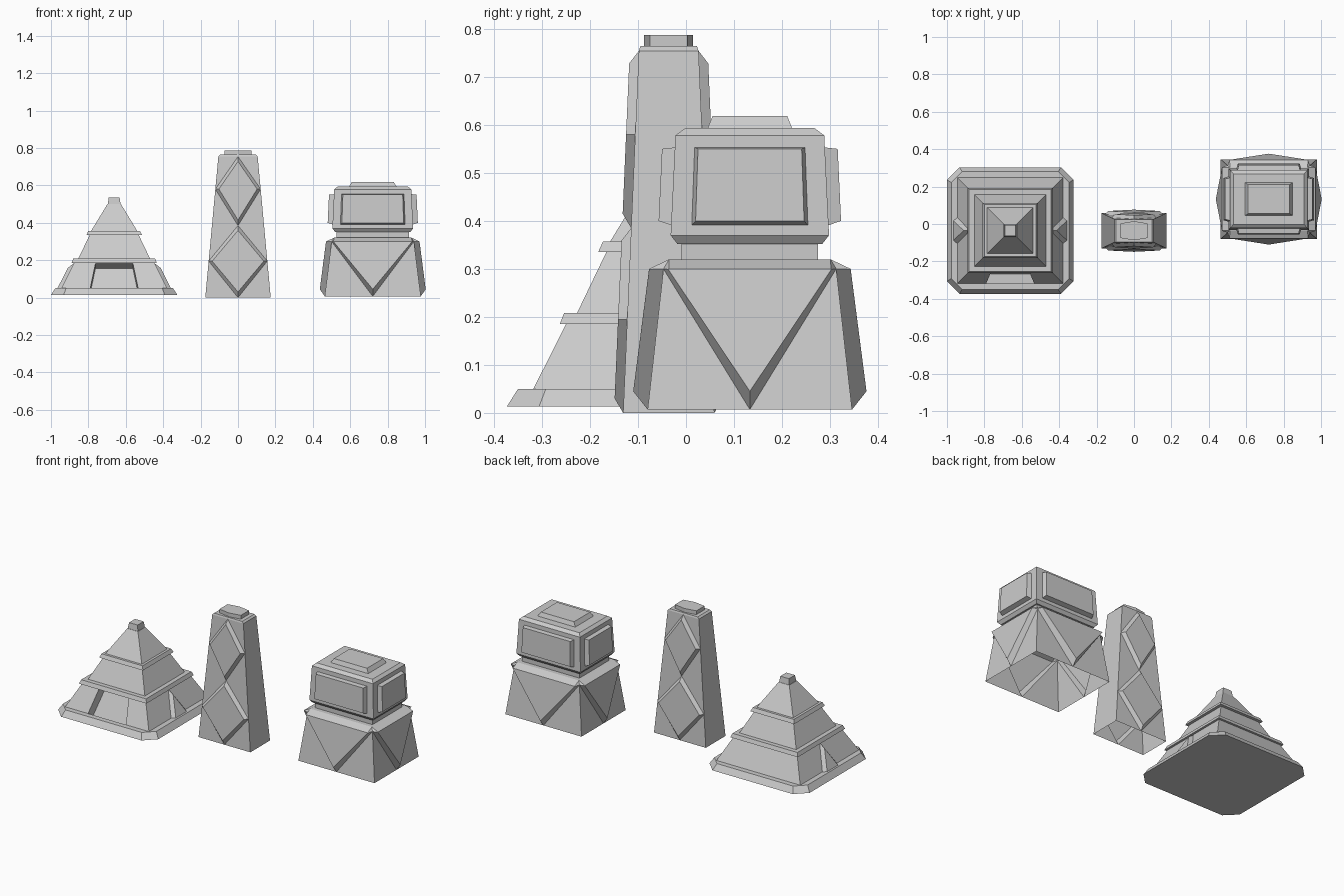
import bpy, bmesh
from math import radians, cos, sin

if "Cube" in bpy.data.objects:
    bpy.data.objects.remove(bpy.data.objects["Cube"])


def lerp(z, z0, a, z1, b):
    return a + (b - a) * (z - z0) / (z1 - z0)


def loft(name, rings, first=True, last=True):
    """Skin a stack of point rings into a flat-faced mesh, ends optional."""
    bm = bmesh.new()
    vs = [[bm.verts.new(p) for p in r] for r in rings]
    n = len(rings[0])
    for a, b in zip(vs, vs[1:]):
        for i in range(n):
            j = (i + 1) % n
            bm.faces.new((a[i], a[j], b[j], b[i]))
    if first:
        bm.faces.new(vs[0][::-1])
    if last:
        bm.faces.new(vs[-1])
    if first and last:
        bmesh.ops.recalc_face_normals(bm, faces=bm.faces[:])
    me = bpy.data.meshes.new(name)
    bm.to_mesh(me)
    bm.free()
    ob = bpy.data.objects.new(name, me)
    bpy.context.collection.objects.link(ob)
    return ob


def block(name, c, levels, first=True, last=True):
    """Rectangular stack; levels are (z, half_x, half_y)."""
    rings = [[(c[0] + sx * hx, c[1] + sy * hy, z) for sx, sy in
              ((-1, -1), (1, -1), (1, 1), (-1, 1))] for z, hx, hy in levels]
    return loft(name, rings, first, last)


def panel(name, c, deg, *rings, closed=False):
    """Bevelled plate on one wall; points are (sideways, outward, z)."""
    s, k = sin(radians(deg)), cos(radians(deg))
    return loft(name, [[(c[0] + u * k + d * s, c[1] + u * s - d * k, z)
                        for u, d, z in r] for r in rings], closed)


def patches(name, c, deg, polys):
    """Flat wall pieces given for the right half, mirrored to the left."""
    for i, p in enumerate(polys):
        panel(f"{name}_{deg}_right_{i}", c, deg, p)
        panel(f"{name}_{deg}_left_{i}", c, deg, [(-u, d, z) for u, d, z in p[::-1]])


# ---------- stepped pyramid ----------
P = (-0.662, -0.035)


def octagon(h, ch, z):
    a = h - ch
    return [(P[0] + x, P[1] + y, z) for x, y in
            ((-a, -h), (a, -h), (h, -a), (h, a), (a, h), (-a, h), (-h, a), (-h, -a))]


loft("pyramid_plinth", [octagon(.338, .067, .0135), octagon(.315, .058, .05),
                        octagon(.283, .003, .05)], True, False)
lower = block("pyramid_lower_tier", P, [(.015, .3006, .3006), (.185, .215, .215)])
block("pyramid_upper_tiers", P, [(z, h, h) for z, h in (
    (.185, .215), (.185, .228), (.208, .219), (.208, .192), (.335, .131),
    (.335, .148), (.357, .138), (.357, .123), (.5, .036), (.5, .034),
    (.535, .029))], False)


def on_slope(shape, k):
    """Lift (sideways, z) points off the lower tier's sloping wall by k."""
    return [(u, lerp(z, .05, .283, .185, .215) + .893 * k, z + .45 * k)
            for u, z in shape]


# doorway cut square to the front wall
door = [(-.147, -.04), (.147, -.04), (.1, .183), (-.1, .183)]
cutter = panel("door_cutter", P, 0, on_slope(door, .05), on_slope(door, -.06), closed=True)
cutter.hide_render = True
mod = lower.modifiers.new("door", 'BOOLEAN')
mod.object = cutter
mod.operation = 'DIFFERENCE'
mod.solver = 'EXACT'
bpy.context.view_layer.update()
deps = bpy.context.evaluated_depsgraph_get()
cut_mesh = bpy.data.meshes.new_from_object(lower.evaluated_get(deps))
lower.modifiers.clear()
# the tier runs on into the tiers above, so its lid goes
bm = bmesh.new()
bm.from_mesh(cut_mesh)
bmesh.ops.delete(bm, geom=[f for f in bm.faces if f.normal.z > .95
                           and f.calc_center_median().z > .18], context='FACES')
bm.to_mesh(cut_mesh)
bm.free()
lower.data = cut_mesh
bpy.data.objects.remove(cutter)

# raised triangles on the two side walls
for deg in (90, 270):
    panel(f"pyramid_side_triangle_{deg}", P, deg,
          on_slope([(-.072, .045), (.072, .045), (0, .184)], 0),
          on_slope([(-.053, .04), (.053, .04), (0, .15)], .018))

# ---------- lattice tower ----------
T = (0, -0.036)
Z0, ZA, ZM, ZB, Z1 = 0, .195, .385, .58, .754


def tw(z):
    return lerp(z, 0, .175, .755, .105)


def td(z):
    return lerp(z, 0, .095, .76, .062)


block("tower_top", T, [(Z1, tw(Z1), td(Z1)), (.764, .095, .059)], False)
for deg in (90, 270):
    panel(f"tower_side_{deg}", T, deg, [(-td(Z0), tw(Z0), Z0), (td(Z0), tw(Z0), Z0),
                                        (td(Z1), tw(Z1), Z1), (-td(Z1), tw(Z1), Z1)])
for deg in (0, 180):
    corners = [[(0, Z0), (tw(Z0), Z0), (tw(ZA), ZA)],
               [(tw(ZA), ZA), (tw(ZB), ZB), (0, ZM)],
               [(tw(ZB), ZB), (tw(Z1), Z1), (0, Z1)]]
    patches("tower_wall", T, deg, [[(u, td(z), z) for u, z in p] for p in corners])
    for i, (z0, zm, z1) in enumerate(((Z0, ZA, ZM), (ZM, ZB, Z1))):
        out = [(0, z0), (tw(zm), zm), (0, z1), (-tw(zm), zm)]
        inn = [(0, z0 + .03), (tw(zm) - .019, zm), (0, z1 - .026), (-tw(zm) + .019, zm)]
        panel(f"tower_diamond_{deg}_{i}", T, deg, [(u, td(z), z) for u, z in out],
              [(u, td(z) + .019, z) for u, z in inn])
cap = [(-.072, -.039), (0, -.051), (.072, -.039), (.072, .039), (0, .051), (-.072, .039)]
loft("tower_cap", [[(T[0] + x, T[1] + y, z) for x, y in cap] for z in (.764, .787)], False)

# ---------- block building ----------
B = (0.7205, 0.133)
block("building_neck", B, [(.32, .208, .168), (.32, .194, .142), (.352, .194, .142),
                           (.352, .202, .151), (.37, .216, .165)], False, False)
block("building_roof", B, [(.578, .206, .155), (.593, .189, .135),
                           (.593, .127, .088), (.618, .112, .078)], False)
for deg in (0, 90, 180, 270):
    front = deg % 180 == 0
    # base: corner wall pieces and a raised downward-pointing triangle
    hx, hy = (.22, .18) if front else (.18, .22)
    bx, by = (.257, .213) if front else (.213, .257)
    patches("base_corner", B, deg, [[(0, by, .007), (bx, by, .007), (hx, hy, .3)]])
    panel(f"base_triangle_{deg}", B, deg,
          [(-hx, hy, .3), (0, by, .007), (hx, hy, .3),
           (hx - .012, hy - .012, .32), (-hx + .012, hy - .012, .32)],
          [(-hx + .010, hy + .03, .299), (0, hy + .063, .045),
           (hx - .010, hy + .03, .299), (hx - .011, hy + .03, .3),
           (-hx + .011, hy + .03, .3)])
    # head: wall with a raised window panel
    w = .173 if front else .121
    (wb, db), (wt, dt) = (((.216, .165), (.206, .155)) if front
                          else ((.165, .216), (.155, .206)))
    lo, hi = lerp(.391, .37, db, .578, dt), lerp(.553, .37, db, .578, dt)
    panel(f"head_wall_{deg}", B, deg,
          [(-wb, db, .37), (wb, db, .37), (wt, dt, .578), (-wt, dt, .578)],
          [(-w, lo, .391), (w, lo, .391), (w - .006, hi, .553), (-w + .006, hi, .553)],
          [(-w + .008, dt + .035, .4), (w - .008, dt + .035, .4),
           (w - .013, dt + .028, .55), (-w + .013, dt + .028, .55)])
